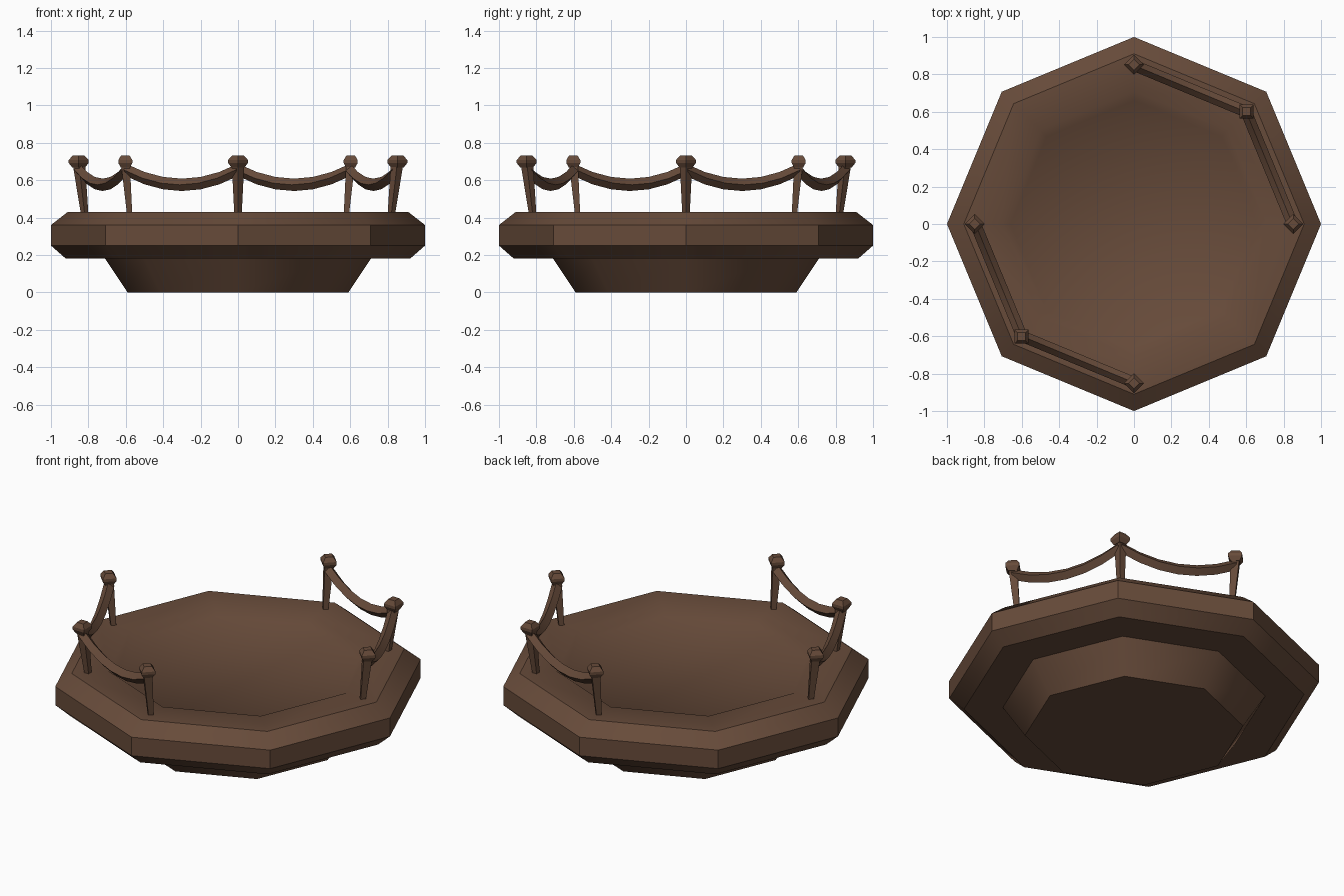
import bpy, bmesh, math
from mathutils import Vector

if "Cube" in bpy.data.objects:
    bpy.data.objects.remove(bpy.data.objects["Cube"])

wood = bpy.data.materials.new("brown wood")
wood.diffuse_color = (0.135, 0.070, 0.042, 1)
wood.use_nodes = True
wood.node_tree.nodes["Principled BSDF"].inputs["Base Color"].default_value = wood.diffuse_color


def make_object(name, rings, smooth=None):
    """Skin a stack of equal-sided rings and close both ends."""
    bm = bmesh.new()
    loops = [[bm.verts.new(p) for p in ring] for ring in rings]
    n = len(loops[0])
    for a, b in zip(loops, loops[1:]):
        for i in range(n):
            j = (i + 1) % n
            bm.faces.new((a[i], a[j], b[j], b[i]))
    bm.faces.new(loops[0][::-1])
    bm.faces.new(loops[-1])
    bmesh.ops.recalc_face_normals(bm, faces=bm.faces)
    mesh = bpy.data.meshes.new(name)
    bm.to_mesh(mesh)
    bm.free()
    mesh.materials.append(wood)
    obj = bpy.data.objects.new(name, mesh)
    bpy.context.collection.objects.link(obj)
    if smooth:
        bpy.ops.object.select_all(action='DESELECT')
        obj.select_set(True)
        bpy.context.view_layer.objects.active = obj
        bpy.ops.object.shade_smooth_by_angle(angle=math.radians(smooth))
    return obj


def ring(sides, r, z, lean=0.0, turn=0.0):
    """Horizontal ring, centred at distance lean from the axis towards turn."""
    cx, cy = lean * math.cos(turn), lean * math.sin(turn)
    angles = [turn + math.tau * i / sides for i in range(sides)]
    return [Vector((cx + r * math.cos(a), cy + r * math.sin(a), z)) for a in angles]


# Octagonal platform: tapered foot, bevelled rim, shallow recessed floor
profile = [(0.59, 0), (0.71, 0.18), (0.92, 0.18), (1.0, 0.25), (1.0, 0.36),
           (0.91, 0.43), (0.71, 0.43), (0.66, 0.393)]
make_object("platform", [ring(8, r, z) for r, z in profile], smooth=39)

# Outward-leaning posts with faceted caps
for k in (0, 1, 2, 4, 5, 6):
    turn = k * math.pi / 4
    make_object(f"post_{k}", [ring(4, 0.02, 0.42, 0.82, turn),
                              ring(4, 0.033, 0.68, 0.85, turn)])
    cap = [(0.034, 0.667), (0.053, 0.692), (0.053, 0.708), (0.03, 0.733)]
    make_object(f"post_cap_{k}", [ring(4, r, z, 0.852, turn) for r, z in cap])

# Sagging ropes between neighbouring posts, diamond cross-section
STEPS = 6
for k in (0, 1, 4, 5):
    ends = [Vector((0.848 * math.cos(a), 0.848 * math.sin(a), 0.655))
            for a in (k * math.pi / 4, (k + 1) * math.pi / 4)]
    along = (ends[1] - ends[0]).normalized()
    side = along.cross(Vector((0, 0, 1)))
    sections = []
    for s in range(STEPS + 1):
        t = s / STEPS
        c = ends[0].lerp(ends[1], t)
        c.z -= 0.08 * (1 - (2 * t - 1) ** 2)
        up = Vector((0, 0, 1))
        sections.append([c + side * 0.03, c + up * 0.033,
                         c - side * 0.03, c - up * 0.033])
    make_object(f"rope_{k}", sections, smooth=39)
